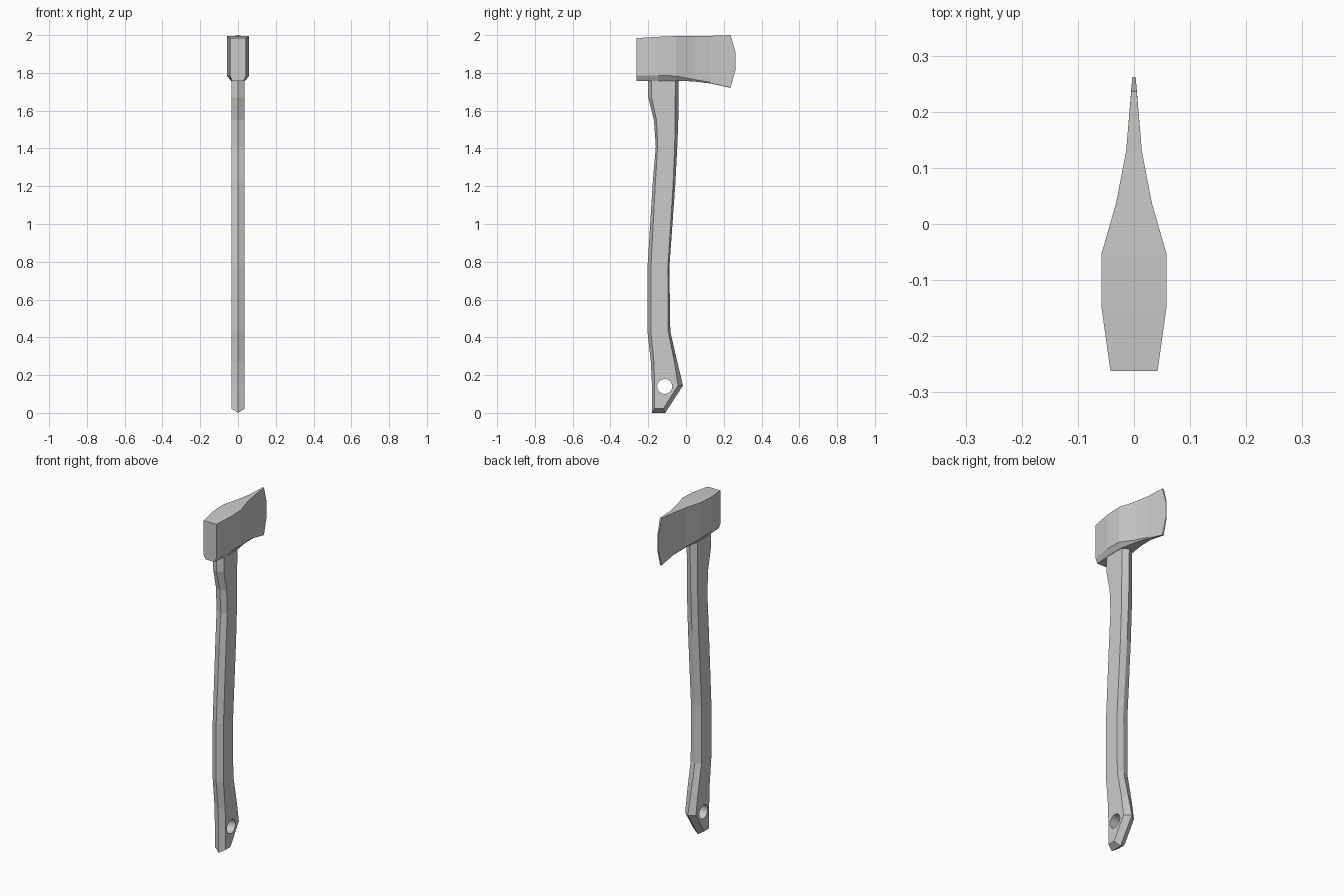
import bpy, bmesh, math

cube = bpy.data.objects.get("Cube")
if cube:
    bpy.data.objects.remove(cube, do_unlink=True)

grey = bpy.data.materials.new("plain grey")
grey.use_nodes = True
colour = (0.6, 0.6, 0.6, 1)
grey.diffuse_color = colour
grey.node_tree.nodes["Principled BSDF"].inputs["Base Color"].default_value = colour


def loft(name, rings, cap):
    """Skin closed rings of points; cap(ring) lists the faces closing an end."""
    bm = bmesh.new()
    rows = [[bm.verts.new(p) for p in ring] for ring in rings]
    n = len(rows[0])
    for a, b in zip(rows, rows[1:]):
        for i in range(n):
            j = (i + 1) % n
            bm.faces.new((a[i], a[j], b[j], b[i]))
    for row in (rows[0], rows[-1]):
        for face in cap(row):
            bm.faces.new(face)
    bmesh.ops.recalc_face_normals(bm, faces=bm.faces)
    mesh = bpy.data.meshes.new(name)
    bm.to_mesh(mesh)
    bm.free()
    mesh.materials.append(grey)
    obj = bpy.data.objects.new(name, mesh)
    bpy.context.collection.objects.link(obj)
    return obj


# Handle: six-sided section with a ridge along front and back
# (height, front ridge, front flat edge, back flat edge, back ridge)
stations = [
    (0.0, -0.18, -0.166, -0.12, -0.11),
    (0.145, -0.18, -0.166, -0.042, -0.016),
    (0.27, -0.186, -0.17, -0.062, -0.046),
    (0.43, -0.204, -0.186, -0.094, -0.083),
    (0.77, -0.204, -0.186, -0.096, -0.088),
    (1.22, -0.176, -0.162, -0.068, -0.056),
    (1.41, -0.16, -0.15, -0.06, -0.046),
    (1.55, -0.17, -0.156, -0.058, -0.041),
    (1.67, -0.2, -0.182, -0.057, -0.039),
    (1.82, -0.2, -0.182, -0.056, -0.038),
]
half = 0.035
rings = []
for z, front, flat_f, flat_b, back in stations:
    zi = max(z, 0.022)  # bevelled bottom edge
    rings.append([(0, front, z), (half, flat_f, zi), (half, flat_b, zi),
                  (0, back, z), (-half, flat_b, zi), (-half, flat_f, zi)])
handle = loft("handle", rings, lambda r: [r[:4], r[3:] + r[:1]])

# Hanging hole through the handle
bpy.ops.mesh.primitive_cylinder_add(vertices=16, radius=0.04, depth=0.2,
                                    location=(0, -0.113, 0.14),
                                    rotation=(0, math.pi / 2, 0))
cutter = bpy.context.object
cutter.name = "hole_cutter"
cutter.hide_render = True
cutter.data.materials.append(grey)
cut = handle.modifiers.new("hanging hole", 'BOOLEAN')
cut.operation = 'DIFFERENCE'
cut.solver = 'EXACT'
cut.object = cutter
bpy.context.view_layer.objects.active = handle
bpy.ops.object.modifier_apply(modifier=cut.name)
bpy.data.objects.remove(cutter, do_unlink=True)

# Axe head: (y, half width, top, chamfer height, bottom, bottom half width)
sections = [
    (-0.262, 0.042, 1.984, 1.785, 1.758, 0.03),
    (-0.148, 0.058, 1.991, 1.787, 1.758, 0.038),
    (-0.053, 0.058, 1.995, 1.784, 1.758, 0.038),
    (0.037, 0.032, 1.996, 1.766, 1.755, 0.022),
    (0.13, 0.014, 1.996, 1.75, 1.744, 0.01),
    (0.236, 0.005, 2.0, 1.724, 1.72, 0.004),
]
rings = []
for k, (y, w, top, low, bottom, wb) in enumerate(sections):
    bulge = 0.026 if k == len(sections) - 1 else 0  # curved cutting edge
    upper, lower = low + (top - low) * 0.67, low + (top - low) * 0.33
    side = [(w, y, top), (w * (0.6 if bulge else 1), y + bulge, upper),
            (w * (0.6 if bulge else 1), y + bulge, lower),
            (w, y, low), (wb, y, bottom)]
    rings.append(side + [(-x, a, z) for x, a, z in reversed(side)])
loft("axe_head", rings,
     lambda r: [(r[i], r[i + 1], r[8 - i], r[9 - i]) for i in range(4)])
